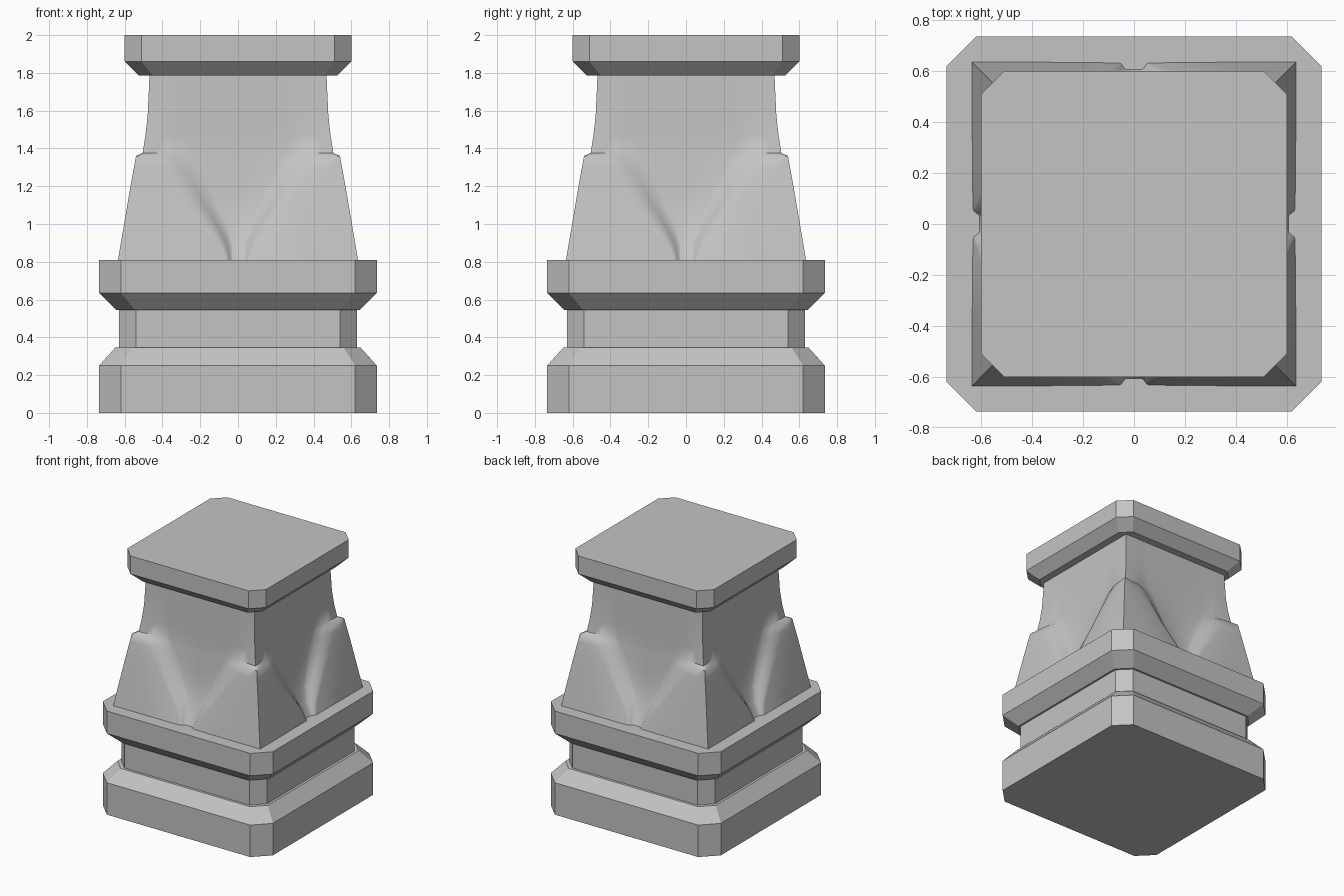
import bpy, math
from mathutils import Matrix, Vector

old = bpy.data.objects.get("Cube")
if old:
    bpy.data.objects.remove(old)

stone = bpy.data.materials.new("grey_stone")
stone.use_nodes = True
colour = (0.55, 0.55, 0.55, 1)
stone.diffuse_color = colour
stone.node_tree.nodes["Principled BSDF"].inputs["Base Color"].default_value = colour


def loft(name, rings, smooth=False):
    """Skin a stack of equal closed rings and cap both ends."""
    n = len(rings[0])
    verts = [p for ring in rings for p in ring]
    faces = [list(range(n))[::-1], [len(verts) - n + i for i in range(n)]]
    for r in range(len(rings) - 1):
        for i in range(n):
            j = (i + 1) % n
            faces.append([r * n + i, r * n + j, r * n + n + j, r * n + n + i])
    mesh = bpy.data.meshes.new(name)
    mesh.from_pydata(verts, [], faces)
    mesh.materials.append(stone)
    obj = bpy.data.objects.new(name, mesh)
    bpy.context.collection.objects.link(obj)
    if smooth:
        bpy.ops.object.select_all(action="DESELECT")
        obj.select_set(True)
        bpy.context.view_layer.objects.active = obj
        bpy.ops.object.shade_smooth_by_angle(angle=math.radians(50))
    return obj


def around(side, z):
    """Repeat one front-side row of (x, depth) points on all four sides."""
    ring = []
    for k in range(4):
        turn = Matrix.Rotation(k * math.pi / 2, 3, "Z")
        ring += [tuple(turn @ Vector((x, -d, z))) for x, d in side]
    return ring


def slab(name, profile):
    """Square moulding with cut corners; profile of (z, half width, corner cut)."""
    loft(name, [around([(cut - w, w), (w - cut, w)], z) for z, w, cut in profile])


def body_row(z, corner, floor, valley, crest):
    """Front row running from the left corner lobe, through the recess, to the right."""
    half = [(corner, corner), ((corner + crest) / 2, corner), (crest, corner - 0.1 * (corner - floor))]
    for t in (0.3, 0.55, 0.8):
        s = t * t * (3 - 2 * t)
        half.append((crest + (valley - crest) * t, corner + (floor - corner) * s))
    half.append((valley, floor))
    left = [(-x, d) for x, d in half]
    return around(left + [(0, floor)] + half[:0:-1], z)


# Base mouldings
slab("base_plinth", [(0, 0.735, 0.115), (0.25, 0.735, 0.115), (0.345, 0.65, 0.09)])
slab("base_neck", [(0.34, 0.63, 0.09), (0.55, 0.63, 0.09)])
slab("upper_base", [(0.545, 0.645, 0.1), (0.635, 0.735, 0.115), (0.81, 0.735, 0.115)])

# Tapered body: height, corner, recess depth, valley half width, lobe crest
rows = [
    (0.81, 0.635, 0.607, 0.03, 0.06),
    (0.9, 0.62, 0.56, 0.03, 0.1),
    (1.0, 0.603, 0.525, 0.06, 0.18),
    (1.1, 0.586, 0.505, 0.11, 0.26),
    (1.2, 0.569, 0.495, 0.15, 0.33),
    (1.3, 0.551, 0.487, 0.2, 0.41),
    (1.36, 0.54, 0.482, 0.23, 0.48),
    (1.375, 0.505, 0.481, 0.24, 0.45),
    (1.47, 0.49, 0.478, 0.27, 0.42),
    (1.58, 0.478, 0.475, 0.28, 0.4),
    (1.8, 0.468, 0.468, 0.28, 0.4),
]
loft("flared_body", [body_row(*row) for row in rows], smooth=True)

# Cap
slab("top_cap", [(1.785, 0.525, 0.075), (1.86, 0.6, 0.09), (2, 0.6, 0.09)])
